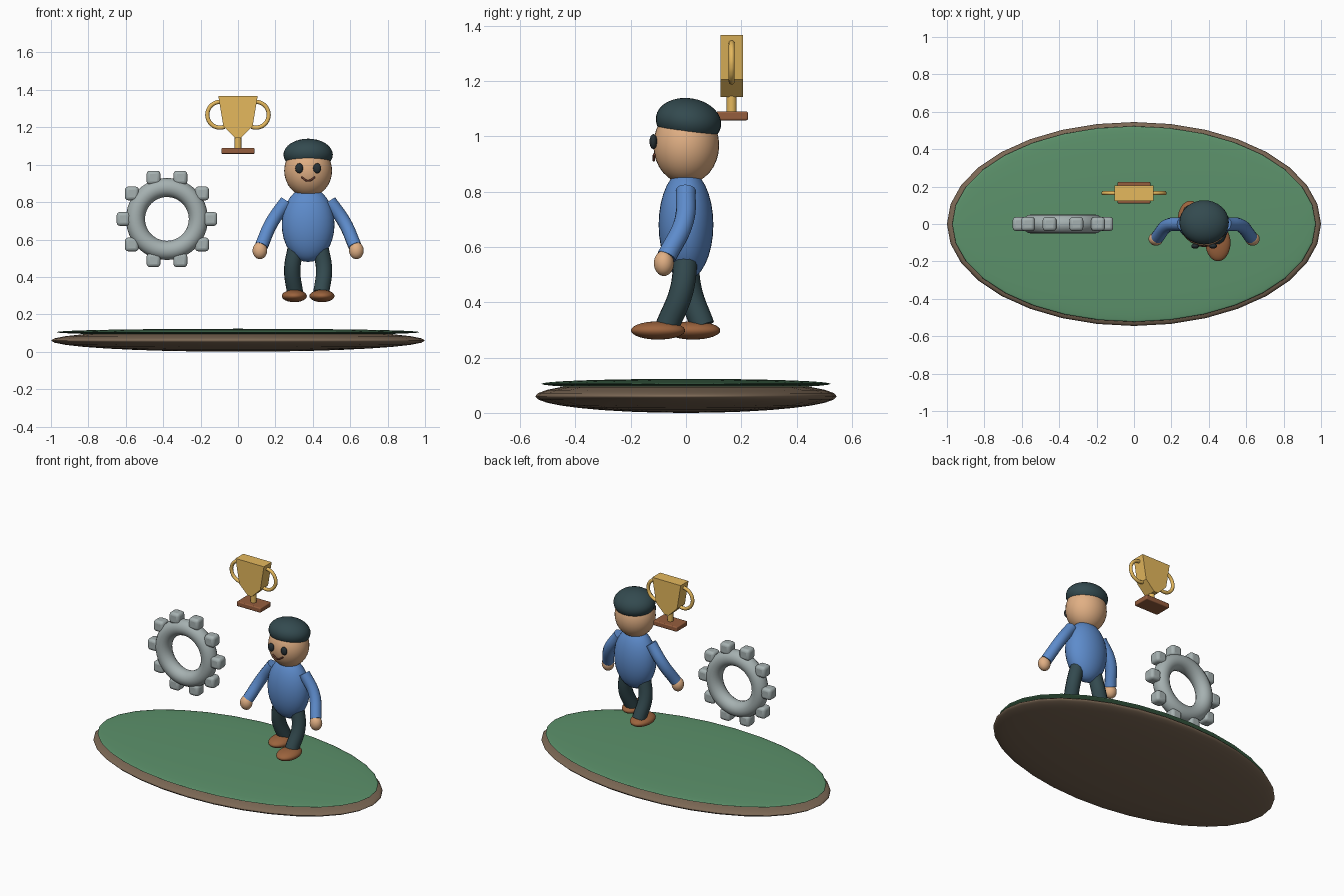
import bpy, bmesh, math
from mathutils import Vector

if "Cube" in bpy.data.objects:
    bpy.data.objects.remove(bpy.data.objects["Cube"])


def material(name, rgb):
    m = bpy.data.materials.new(name)
    m.diffuse_color = (*rgb, 1)
    m.use_nodes = True
    m.node_tree.nodes["Principled BSDF"].inputs["Base Color"].default_value = m.diffuse_color
    return m


SOIL = material("soil", (0.20, 0.138, 0.09))
GRASS = material("grass", (0.107, 0.286, 0.147))
STEEL = material("steel", (0.38, 0.44, 0.44))
GOLD = material("gold", (0.78, 0.48, 0.11))
WOOD = material("wood", (0.30, 0.11, 0.047))
SKIN = material("skin", (0.75, 0.43, 0.23))
SHIRT = material("shirt", (0.11, 0.26, 0.60))
DARK = material("dark_cloth", (0.033, 0.068, 0.078))
EYE = material("eye_dark", (0.02, 0.03, 0.035))
SHOE = material("shoe_leather", (0.33, 0.125, 0.047))
LIP = material("lip", (0.16, 0.05, 0.03))


def finish(name, mat, smooth_angle=40):
    ob = bpy.context.object
    ob.name = name
    ob.data.materials.clear()
    ob.data.materials.append(mat)
    if smooth_angle:
        bpy.ops.object.shade_smooth_by_angle(angle=math.radians(smooth_angle))
    return ob


def ellipsoid(name, loc, radii, mat, tilt=0, seg=32, rings=16):
    bpy.ops.mesh.primitive_uv_sphere_add(segments=seg, ring_count=rings, radius=1,
                                         location=loc, rotation=(tilt, 0, 0))
    bpy.context.object.scale = radii
    return finish(name, mat, 180)


def box(name, loc, size, mat, bevel=0):
    bpy.ops.mesh.primitive_cube_add(size=1, location=loc)
    bpy.context.object.scale = size
    bpy.ops.object.transform_apply(location=False, rotation=False, scale=True)
    if bevel:
        mod = bpy.context.object.modifiers.new("bevel", "BEVEL")
        mod.width, mod.segments = bevel, 3
    return finish(name, mat, 40 if bevel else 0)


def tube(name, pts, radius, mat):
    cu = bpy.data.curves.new(name, "CURVE")
    cu.dimensions = "3D"
    cu.bevel_depth, cu.bevel_resolution, cu.resolution_u = radius, 4, 8
    cu.use_fill_caps = True
    sp = cu.splines.new("BEZIER")
    sp.bezier_points.add(len(pts) - 1)
    for bp, p in zip(sp.bezier_points, pts):
        bp.co = p
        bp.handle_left_type = bp.handle_right_type = "AUTO"
    ob = bpy.data.objects.new(name, cu)
    bpy.context.collection.objects.link(ob)
    bpy.ops.object.select_all(action="DESELECT")
    ob.select_set(True)
    bpy.context.view_layer.objects.active = ob
    bpy.ops.object.convert(target="MESH")
    return finish(name, mat)


# Ground: two flattened discs
ellipsoid("ground_soil", (0, 0, 0.06), (1.0, 0.545, 0.06), SOIL)
ellipsoid("ground_grass", (0, 0, 0.105), (0.972, 0.523, 0.018), GRASS)

# Gear: ring with ten upright rounded teeth
GX, GZ = -0.38, 0.71
bpy.ops.mesh.primitive_torus_add(major_radius=0.168, minor_radius=0.051, major_segments=48,
                                 minor_segments=16, location=(GX, 0, GZ),
                                 rotation=(math.pi / 2, 0, 0))
finish("gear_ring", STEEL)
for i in range(10):
    a = i * math.tau / 10
    box(f"gear_tooth_{i}", (GX + 0.232 * math.cos(a), 0, GZ + 0.232 * math.sin(a)),
        (0.074, 0.074, 0.074), STEEL, 0.018)

# Trophy: extruded cup profile, stem, plinth and handles
TY = 0.165
half = [(0.105, 1.367), (0.078, 1.205), (0.015, 1.143)]
profile = half + [(-x, z) for x, z in reversed(half)]
bm = bmesh.new()
face = bm.faces.new([bm.verts.new((x, TY - 0.041, z)) for x, z in profile])
ext = bmesh.ops.extrude_face_region(bm, geom=[face])
bmesh.ops.translate(bm, vec=(0, 0.082, 0),
                    verts=[v for v in ext["geom"] if isinstance(v, bmesh.types.BMVert)])
bmesh.ops.recalc_face_normals(bm, faces=bm.faces)
me = bpy.data.meshes.new("trophy_cup")
bm.to_mesh(me)
bm.free()
cup = bpy.data.objects.new("trophy_cup", me)
bpy.context.collection.objects.link(cup)
me.materials.append(GOLD)
bpy.ops.mesh.primitive_cylinder_add(vertices=24, radius=0.018, depth=0.08,
                                    location=(0, TY, 1.115))
finish("trophy_stem", GOLD)
box("trophy_plinth", (0, TY + 0.002, 1.074), (0.176, 0.114, 0.032), WOOD, 0.006)
for s, side in ((-1, "left"), (1, "right")):
    arc = [math.radians(d) for d in range(-110, 111, 20)]
    tube(f"trophy_handle_{side}",
         [(s * (0.095 + 0.069 * math.cos(a)), TY, 1.267 + 0.069 * math.sin(a)) for a in arc],
         0.011, GOLD)

# Figure: head, hair and torso
PX = 0.375
ellipsoid("torso", (PX, 0, 0.68), (0.141, 0.099, 0.2), SHIRT)
ellipsoid("head", (PX, 0.001, 0.968), (0.128, 0.119, 0.14), SKIN)
ellipsoid("hair", (PX, 0.009, 1.054), (0.132, 0.119, 0.084), DARK, tilt=-0.15)
tube("mouth", [(PX - 0.037, -0.115, 0.934), (PX, -0.117, 0.914), (PX + 0.037, -0.115, 0.934)],
     0.005, LIP)

# Paired parts: stride moves one leg forward and the other back
for s, side, stride in ((-1, "left", 0.06), (1, "right", -0.067)):
    ellipsoid(f"eye_{side}", (PX + s * 0.048, -0.118, 0.981), (0.021, 0.014, 0.027), EYE,
              seg=20, rings=12)
    tube(f"arm_{side}", [(PX + s * 0.115, 0, 0.805), (PX + s * 0.195, -0.008, 0.69),
                         (PX + s * 0.25, -0.07, 0.565)], 0.036, SHIRT)
    ellipsoid(f"hand_{side}", (PX + s * 0.258, -0.08, 0.541), (0.039, 0.036, 0.046), SKIN)
    tube(f"leg_{side}", [(PX + s * 0.065, 0, 0.56), (PX + s * 0.085, stride * 0.25, 0.44),
                         (PX + s * 0.07, stride, 0.315)], 0.044, DARK)
    ellipsoid(f"shoe_{side}", (PX + s * 0.074, stride - 0.034, 0.298), (0.067, 0.098, 0.033), SHOE)
